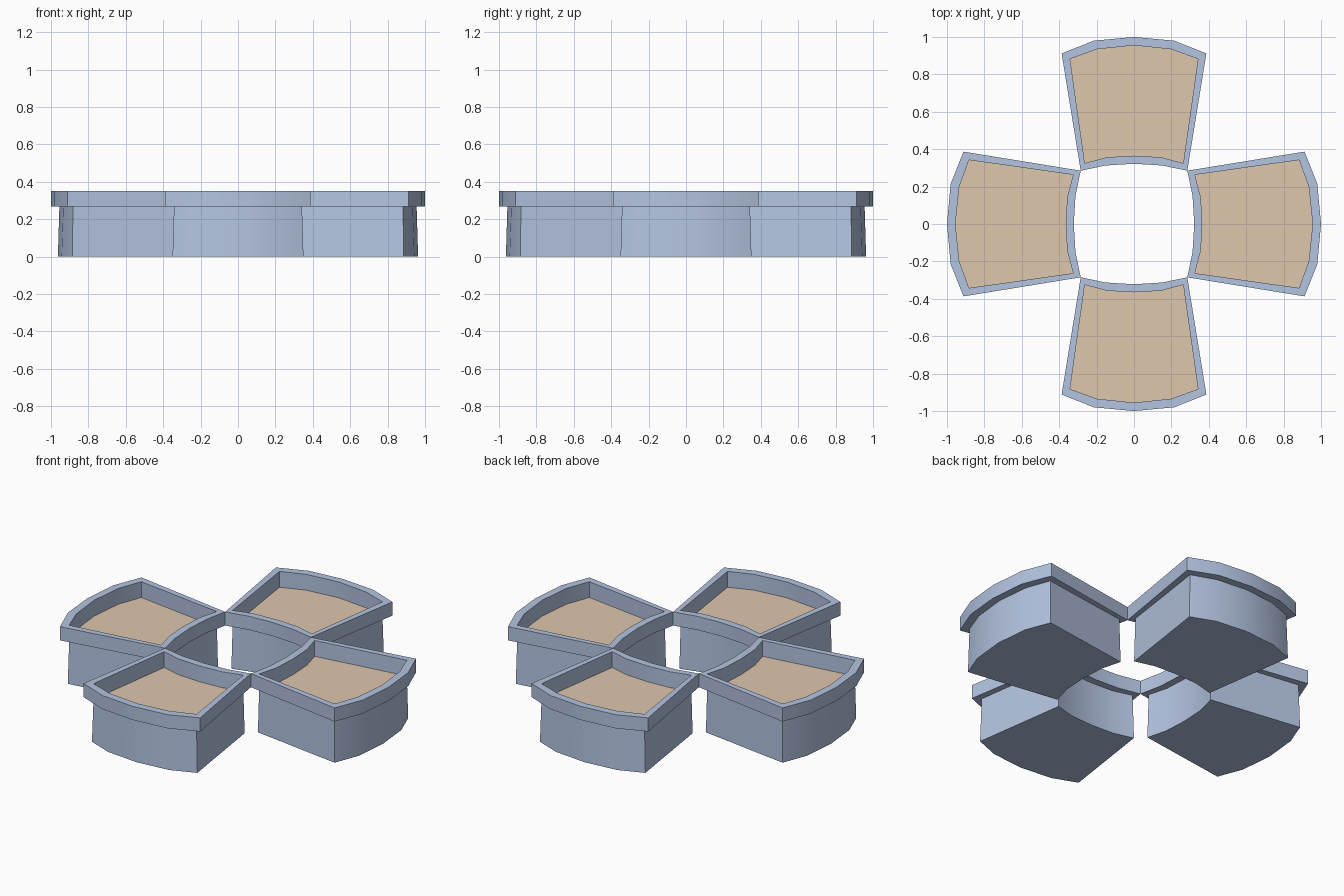
import bpy, bmesh, math
from mathutils import Matrix

if "Cube" in bpy.data.objects:
    bpy.data.objects.remove(bpy.data.objects["Cube"])


def material(name, rgb):
    m = bpy.data.materials.new(name)
    m.diffuse_color = (*rgb, 1)
    m.use_nodes = True
    m.node_tree.nodes["Principled BSDF"].inputs["Base Color"].default_value = m.diffuse_color
    return m


BLUE = material("planter_blue", (0.45, 0.55, 0.75))
SOIL = material("soil_brown", (0.73, 0.57, 0.42))

# Half outlines of one wedge (centre of inner arc round to centre of outer arc)
RIM_OUT = [(0, .322), (.15, .313), (.285, .285), (.387, .912), (.215, .98), (0, 1.0)]
RIM_IN = [(0, .365), (.145, .357), (.263, .325), (.342, .882), (.20, .934), (0, .955)]
BASE = [(0, .36), (.147, .352), (.268, .32), (.35, .886), (.203, .943), (0, .963)]


def outline(half):
    return half + [(-x, y) for x, y in half[-2:0:-1]]


def loft(name, loops, mat, angle, cap_start=True, cap_end=True):
    """Join stacked (half outline, z) loops into one wedge, turned about z."""
    bm = bmesh.new()
    rings = [[bm.verts.new((x, y, z)) for x, y in outline(h)] for h, z in loops]
    n = len(rings[0])
    for a, b in zip(rings, rings[1:]):
        for i in range(n):
            j = (i + 1) % n
            bm.faces.new((a[i], a[j], b[j], b[i]))
    if cap_start:
        bm.faces.new(rings[0][::-1])
    if cap_end:
        bm.faces.new(rings[-1])
    bm.transform(Matrix.Rotation(angle, 4, 'Z'))
    me = bpy.data.meshes.new(name)
    bm.to_mesh(me)
    bm.free()
    me.materials.append(mat)
    ob = bpy.data.objects.new(name, me)
    bpy.context.collection.objects.link(ob)
    bpy.ops.object.select_all(action='DESELECT')
    ob.select_set(True)
    bpy.context.view_layer.objects.active = ob
    bpy.ops.object.shade_smooth_by_angle(angle=math.radians(30))


for k, side in enumerate(("back", "left", "front", "right")):
    turn = k * math.pi / 2
    # Planter shell: base, overhanging rim, inner wall
    loft(side + "_planter",
         [(BASE, 0), (RIM_IN, .268), (RIM_OUT, .268), (RIM_OUT, .35),
          (RIM_IN, .35), (RIM_IN, .255)], BLUE, turn, cap_end=False)
    # Soil surface inside the rim
    loft(side + "_soil", [(RIM_IN, .255)], SOIL, turn, cap_start=False)
